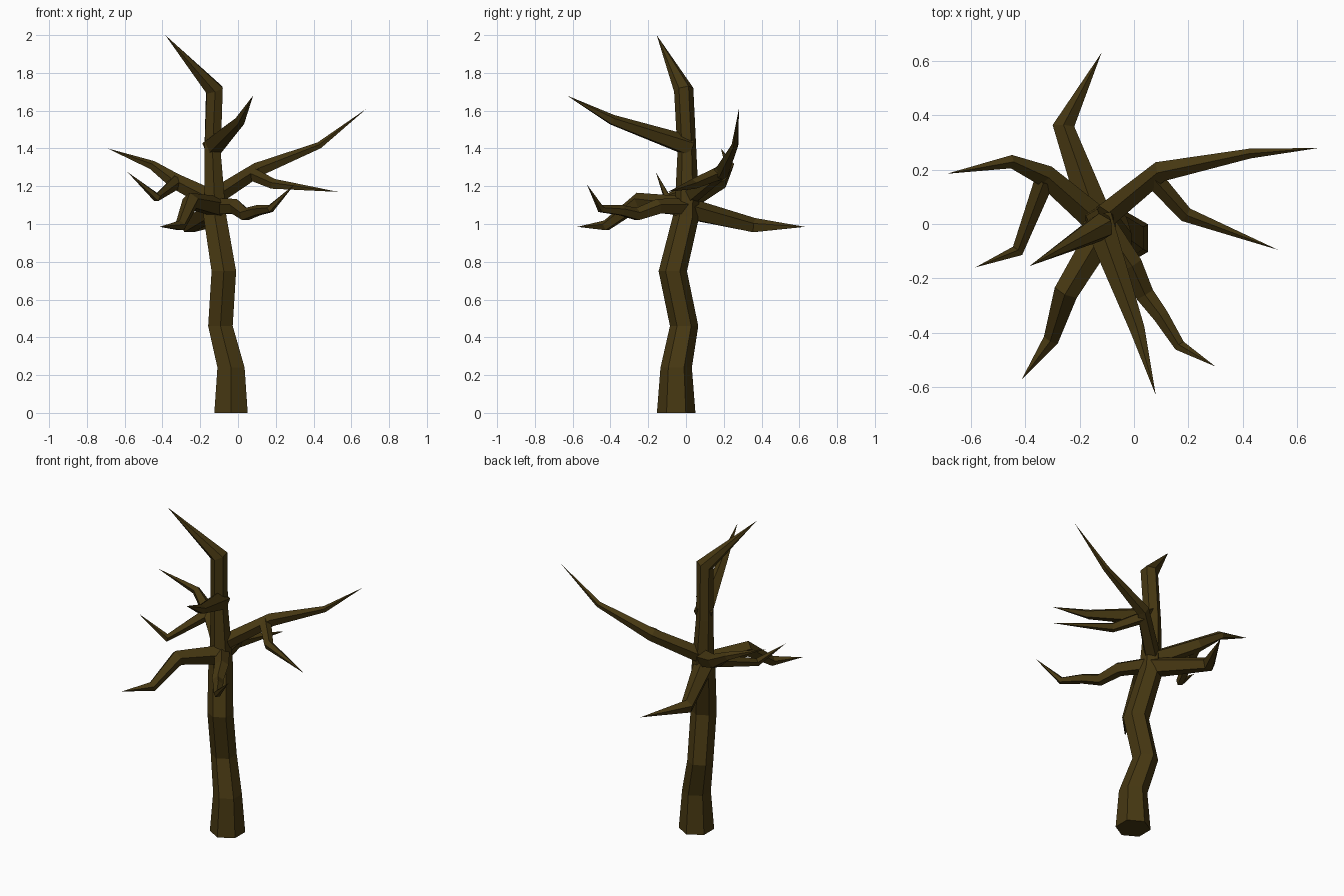
import bpy, bmesh, math
from mathutils import Vector

if "Cube" in bpy.data.objects:
    bpy.data.objects.remove(bpy.data.objects["Cube"])

bark = bpy.data.materials.new("dark_bark")
bark.diffuse_color = (0.062, 0.039, 0.006, 1)
bark.use_nodes = True
bark.node_tree.nodes["Principled BSDF"].inputs["Base Color"].default_value = bark.diffuse_color


def limb(name, path, sides, ref):
    """Faceted tapering tube through (x, y, z, radius); radius 0 makes a pointed tip."""
    bm = bmesh.new()
    pts = [Vector(p[:3]) for p in path]
    prev = None
    for i, p in enumerate(pts):
        r = path[i][3]
        if r == 0:
            ring = [bm.verts.new(p)]
        else:
            a = (p - pts[i - 1]).normalized() if i else Vector()
            b = (pts[i + 1] - p).normalized()
            t = (a + b).normalized()
            if name == "trunk" and i < 6:
                t = Vector((0, 0, 1))      # level rings up the trunk
            u = Vector(ref)
            u = (u - t * u.dot(t)).normalized()
            v = t.cross(u)
            ring = []
            for k in range(sides):
                ang = 2 * math.pi * k / sides
                ring.append(bm.verts.new(p + r * (u * math.cos(ang) + v * math.sin(ang))))
        if prev is None:
            bm.faces.new(ring[::-1])
        else:
            for k in range(sides):
                n = (k + 1) % sides
                if len(ring) == 1:
                    bm.faces.new((prev[k], prev[n], ring[0]))
                else:
                    bm.faces.new((prev[k], prev[n], ring[n], ring[k]))
        prev = ring
    bmesh.ops.recalc_face_normals(bm, faces=bm.faces)
    me = bpy.data.meshes.new(name)
    bm.to_mesh(me)
    bm.free()
    me.materials.append(bark)
    ob = bpy.data.objects.new(name, me)
    bpy.context.collection.objects.link(ob)


# Crooked hexagonal trunk running up into the bent top spike
limb("trunk", [(-.037, -.052, 0, .102), (-.037, -.052, .24, .083),
               (-.093, -.01, .46, .075), (-.075, -.07, .75, .075),
               (-.122, 0, 1.04, .070), (-.125, .005, 1.14, .062),
               (-.135, .005, 1.38, .050), (-.125, -.012, 1.71, .052),
               (-.385, -.155, 2.0, 0)], 6, (0, 1, 0))

# Main branches and their side forks
branches = {
    "back_branch": [(-.13, 0, 1.08, .062), (-.26, .36, .99, .042), (-.12, .63, .985, 0)],
    "right_branch": [(-.13, .01, 1.14, .048), (.10, .195, 1.285, .040),
                     (.43, .26, 1.415, .019), (.68, .28, 1.61, 0)],
    "right_fork": [(.06, .18, 1.27, .038), (.19, .035, 1.21, .029), (.53, -.095, 1.17, 0)],
    "left_branch": [(-.12, 0, 1.12, .055), (-.33, .18, 1.225, .043),
                    (-.455, .23, 1.31, .026), (-.69, .185, 1.40, 0)],
    "left_fork": [(-.33, .16, 1.22, .038), (-.43, -.10, 1.14, .024), (-.585, -.16, 1.275, 0)],
    "front_left_branch": [(-.11, -.02, 1.09, .058), (-.25, -.25, 1.12, .047),
                          (-.305, -.425, .99, .030), (-.415, -.575, .985, 0)],
    "front_upper_branch": [(-.135, .02, 1.41, .058), (.013, -.39, 1.55, .029),
                           (.08, -.63, 1.68, 0)],
    "front_right_branch": [(-.12, .01, 1.09, .048), (-.01, -.15, 1.09, .043),
                           (.04, -.26, 1.05, .036), (.10, -.34, 1.07, .030),
                           (.17, -.45, 1.08, .022), (.30, -.525, 1.21, 0)],
}
for name, path in branches.items():
    limb(name, path, 5, (0, 0, 1))
